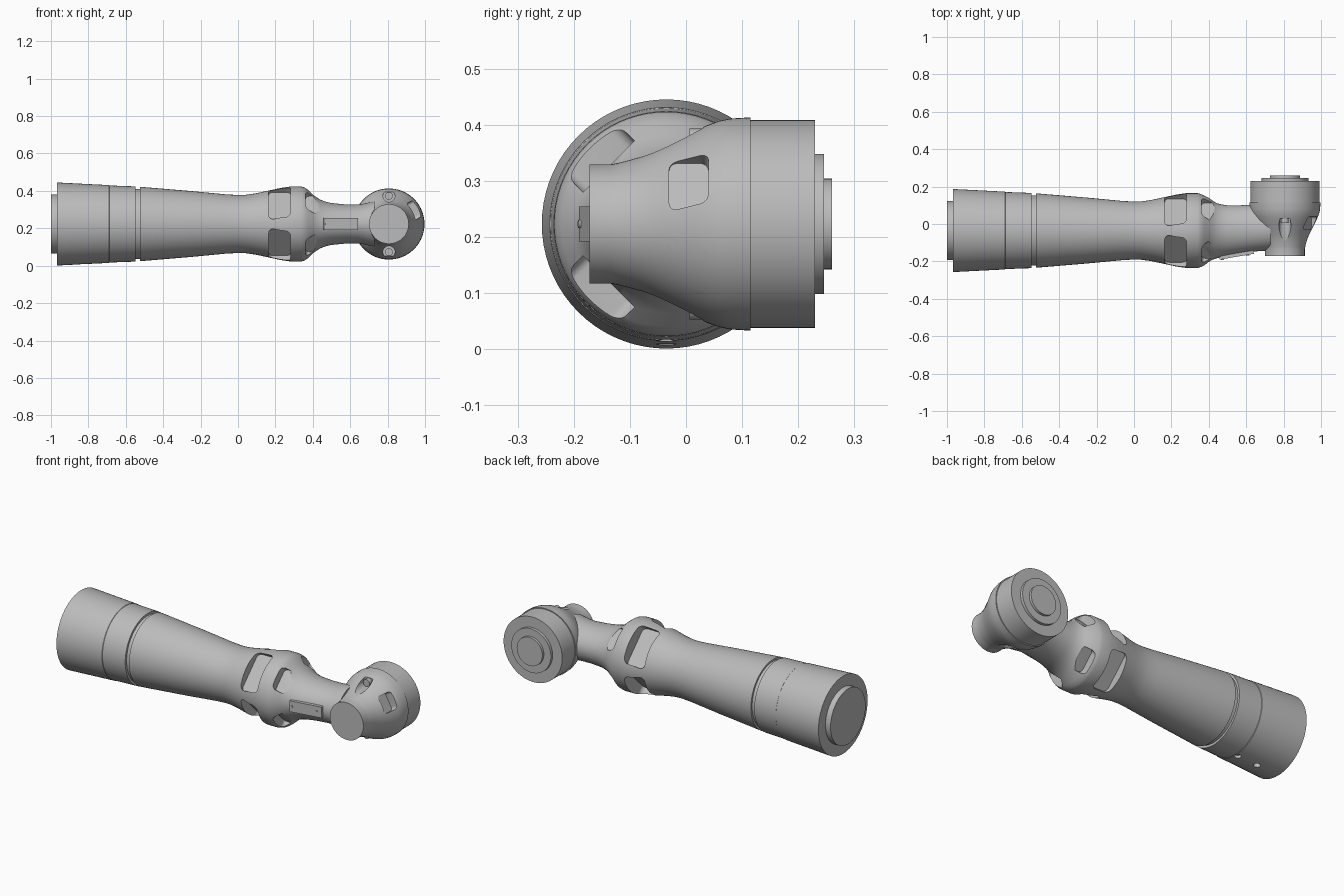
import bpy, bmesh
from math import pi, sin, cos, radians
from mathutils import Matrix, Vector

CY, CZ = -0.035, 0.223      # long axis of the arm
WX = 0.807                  # wrist axis position
SIDES = 72

if "Cube" in bpy.data.objects:
    bpy.data.objects.remove(bpy.data.objects["Cube"])

grey = bpy.data.materials.new("plain grey")
grey.use_nodes = True
colour = (0.5, 0.5, 0.5, 1)
grey.diffuse_color = colour
grey.node_tree.nodes["Principled BSDF"].inputs["Base Color"].default_value = colour


def add(name, bm):
    bmesh.ops.recalc_face_normals(bm, faces=bm.faces)
    mesh = bpy.data.meshes.new(name)
    bm.to_mesh(mesh)
    bm.free()
    mesh.materials.append(grey)
    ob = bpy.data.objects.new(name, mesh)
    bpy.context.collection.objects.link(ob)
    return ob


def loft(name, stations, place):
    """Closed skin through elliptical rings; each station is t, shift, ra, rb."""
    bm = bmesh.new()
    rings = []
    for t, shift, ra, rb in stations:
        angles = [2 * pi * i / SIDES for i in range(SIDES)]
        rings.append([bm.verts.new(place(t, shift + ra * cos(a), rb * sin(a))) for a in angles])
    for r, s in zip(rings, rings[1:]):
        for i in range(SIDES):
            j = (i + 1) % SIDES
            bm.faces.new((r[i], r[j], s[j], s[i]))
    bm.faces.new(rings[0])
    bm.faces.new(rings[-1])
    return add(name, bm)


def box(name, size, matrix, rounding=0.0):
    """Box whose edges along its local z can be rounded."""
    bm = bmesh.new()
    bmesh.ops.create_cube(bm, size=1, matrix=Matrix.Diagonal((*size, 1)))
    if rounding:
        edges = [e for e in bm.edges
                 if abs(e.verts[0].co.z - e.verts[1].co.z) > size[2] / 2]
        bmesh.ops.bevel(bm, geom=edges, offset=rounding, segments=5, profile=0.5, affect='EDGES')
    bm.transform(matrix)
    return add(name, bm)


def cylinder(name, radius, depth, matrix):
    bm = bmesh.new()
    bmesh.ops.create_cone(bm, cap_ends=True, segments=32, radius1=radius,
                          radius2=radius, depth=depth, matrix=matrix)
    return add(name, bm)


def activate(ob):
    bpy.ops.object.select_all(action='DESELECT')
    bpy.context.view_layer.objects.active = ob
    ob.select_set(True)


def cut(ob, cutters):
    activate(ob)
    for c in cutters:
        mod = ob.modifiers.new("pocket", 'BOOLEAN')
        mod.operation = 'DIFFERENCE'
        mod.solver = 'EXACT'
        mod.object = c
        bpy.ops.object.modifier_apply(modifier=mod.name)
        bpy.data.objects.remove(c)


def along_arm(t, a, b):
    return Vector((t, CY + a, CZ + b))


def along_wrist(t, a, b):
    return Vector((WX + a, t, CZ + b))


def turned(*profile):
    return [(t, 0, r, r) for t, r in profile]


# Base drum, forearm, elbow ridge and neck
arm_rings = turned(
    (-1.0, .158), (-.968, .158), (-.968, .222), (-.69, .208), (-.688, .206), (-.548, .201),
    (-.548, .188), (-.525, .188), (-.525, .199), (-.25, .176), (-.06, .158), (0, .155),
    (.04, .156), (.09, .163), (.17, .18), (.23, .193), (.28, .2), (.34, .2), (.355, .196))
arm_rings += [
    (.375, 0, .187, .182), (.40, .004, .171, .158), (.42, .002, .158, .143),
    (.44, -.001, .148, .13), (.47, -.001, .140, .119), (.50, 0, .135, .112),
    (.57, .006, .129, .105), (.64, .013, .125, .104), (.67, .015, .125, .108),
    (.70, .016, .125, .115), (.73, .018, .125, .122)]
arm = loft("arm_body", arm_rings, along_arm)

axis = Matrix.Translation((0, CY, CZ))
cutters = []
for angle in (45, 135, 225, 315):
    spin = axis @ Matrix.Rotation(radians(angle), 4, 'X')
    # Large window pocket before the ridge, small notch behind it
    cutters.append(box("pocket_cutter", (.118, .22, .2),
                       spin @ Matrix.Translation((.223, 0, .23)), .025))
    cutters.append(box("notch_cutter", (.1, .13, .2),
                       spin @ Matrix.Translation((.412, 0, .245)), .02))
# Small round holes under the base drum
for x in (-.705, -.83):
    cutters.append(cylinder("hole_cutter", .018, .04, Matrix.Translation((x, CY, .01))))
cut(arm, cutters)

# Wrist housing turning about the cross axis
wrist = loft("wrist_housing", turned(
    (-.172, .106), (-.135, .106), (-.12, .109), (-.10, .114), (-.08, .12), (-.06, .128),
    (-.04, .138), (-.02, .148), (0, .158), (.02, .168), (.04, .177), (.06, .184),
    (.08, .188), (.115, .19), (.115, .185), (.23, .185)), along_wrist)
cutters = []
axis = Matrix.Translation((WX, .005, CZ))
for side in (-1, 1):
    spin = axis @ Matrix.Rotation(radians(90 + side * 29), 4, 'Y')
    cutters.append(box("window_cutter", (.098, .07, .1),
                       spin @ Matrix.Translation((0, 0, .184)), .015))
    lie = Matrix.Rotation(pi / 2, 4, 'X')
    cutters.append(cylinder("bore_cutter", .032, .13,
                            Matrix.Translation((WX, -.035, CZ + side * .15)) @ lie))
cut(wrist, cutters)

# Screws seated in the wrist bores
parts = [arm, wrist]
for label, side in (("upper", 1), ("lower", -1)):
    parts.append(cylinder(label + "_wrist_screw", .02, .025,
                          Matrix.Translation((WX, .019, CZ + side * .15)) @ lie))

# Stepped output flange
parts.append(loft("output_flange", turned(
    (.225, .125), (.246, .125), (.246, .081), (.26, .081)), along_wrist))

# Slanted cover plate on the neck with two screws
slant = Matrix.Translation((.548, -.165, CZ)) @ Matrix.Rotation(.17, 4, 'Z')
parts.append(box("cover_plate", (.185, .02, .062), slant))
for label, x in (("rear", -.078), ("front", .06)):
    parts.append(cylinder(label + "_plate_screw", .007, .006,
                          slant @ Matrix.Translation((x, -.011, 0)) @ lie))

for ob in parts:
    activate(ob)
    bpy.ops.object.shade_smooth_by_angle(angle=radians(32))
